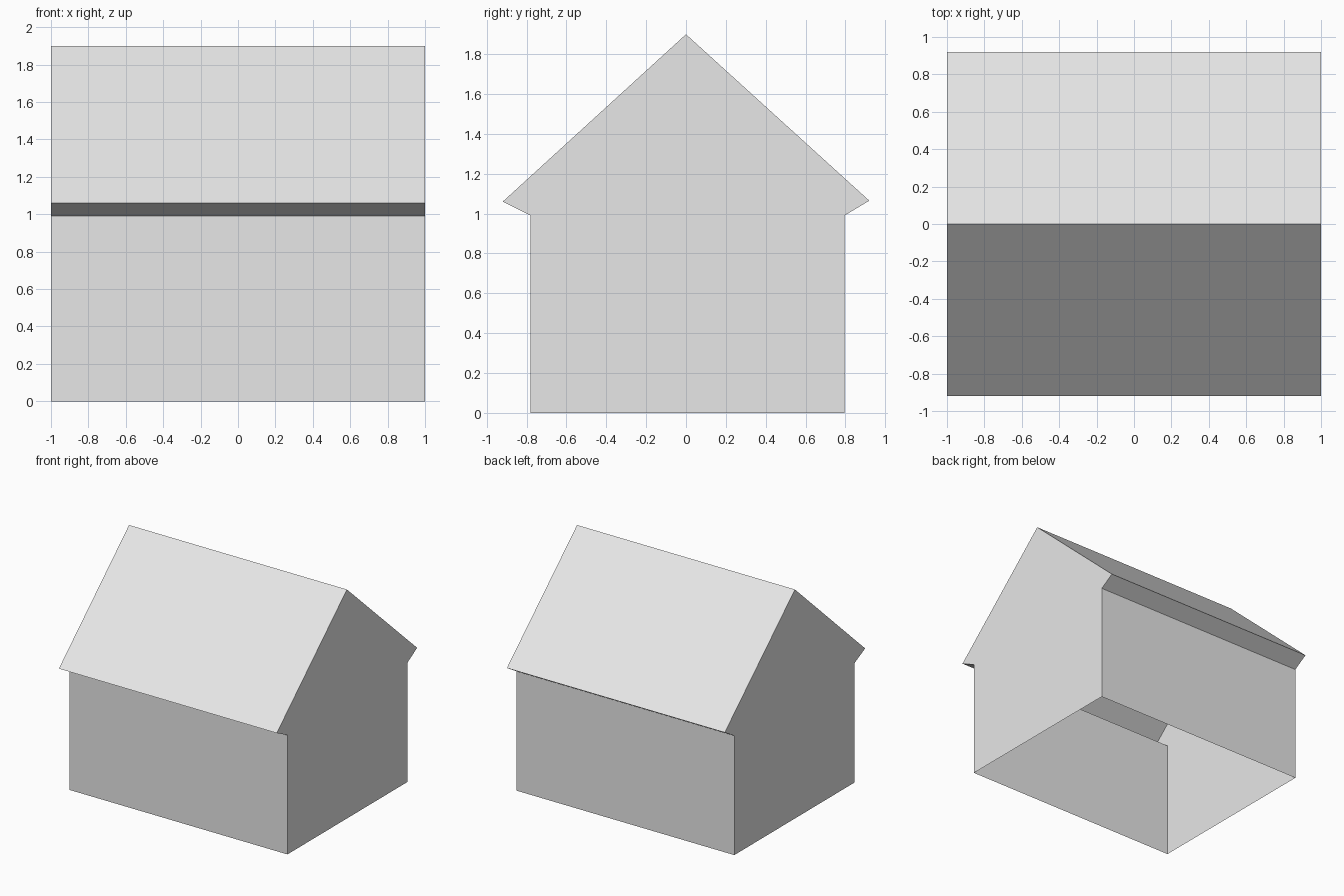
import bpy

if "Cube" in bpy.data.objects:
    bpy.data.objects.remove(bpy.data.objects["Cube"])

HALF = 1.0  # half length along x

# Cross-section (y, z), running from front foot over the ridge to back foot
front_foot, front_top, front_eave = (-0.78, 0), (-0.78, 0.99), (-0.92, 1.06)
ridge = (0, 1.9)
back_eave, back_top, back_foot = (0.92, 1.065), (0.795, 0.99), (0.795, 0)

grey = bpy.data.materials.new("light grey")
grey.diffuse_color = (0.8, 0.8, 0.8, 1)
grey.use_nodes = True
grey.node_tree.nodes["Principled BSDF"].inputs["Base Color"].default_value = grey.diffuse_color


def add_mesh(name, verts, faces):
    mesh = bpy.data.meshes.new(name)
    mesh.from_pydata(verts, [], faces)
    mesh.materials.append(grey)
    obj = bpy.data.objects.new(name, mesh)
    bpy.context.collection.objects.link(obj)


def panels(name, line):
    """Sweep a cross-section line along x into flat sheets."""
    n = len(line)
    verts = [(x, y, z) for x in (-HALF, HALF) for y, z in line]
    add_mesh(name, verts, [(i + 1, i, i + n, i + n + 1) for i in range(n - 1)])


# Walls, sloping soffits and roof; the underside stays open
panels("front_wall", [front_foot, front_top])
panels("front_soffit", [front_top, front_eave])
panels("roof", [front_eave, ridge, back_eave])
panels("back_soffit", [back_eave, back_top])
panels("back_wall", [back_top, back_foot])

# Gable ends, flush with the roof edges
outline = [front_foot, front_top, front_eave, ridge,
           back_eave, back_top, back_foot]
for name, x in (("left_gable", -HALF), ("right_gable", HALF)):
    order = list(range(len(outline)))
    if x > 0:
        order.reverse()
    add_mesh(name, [(x, y, z) for y, z in outline], [order])
